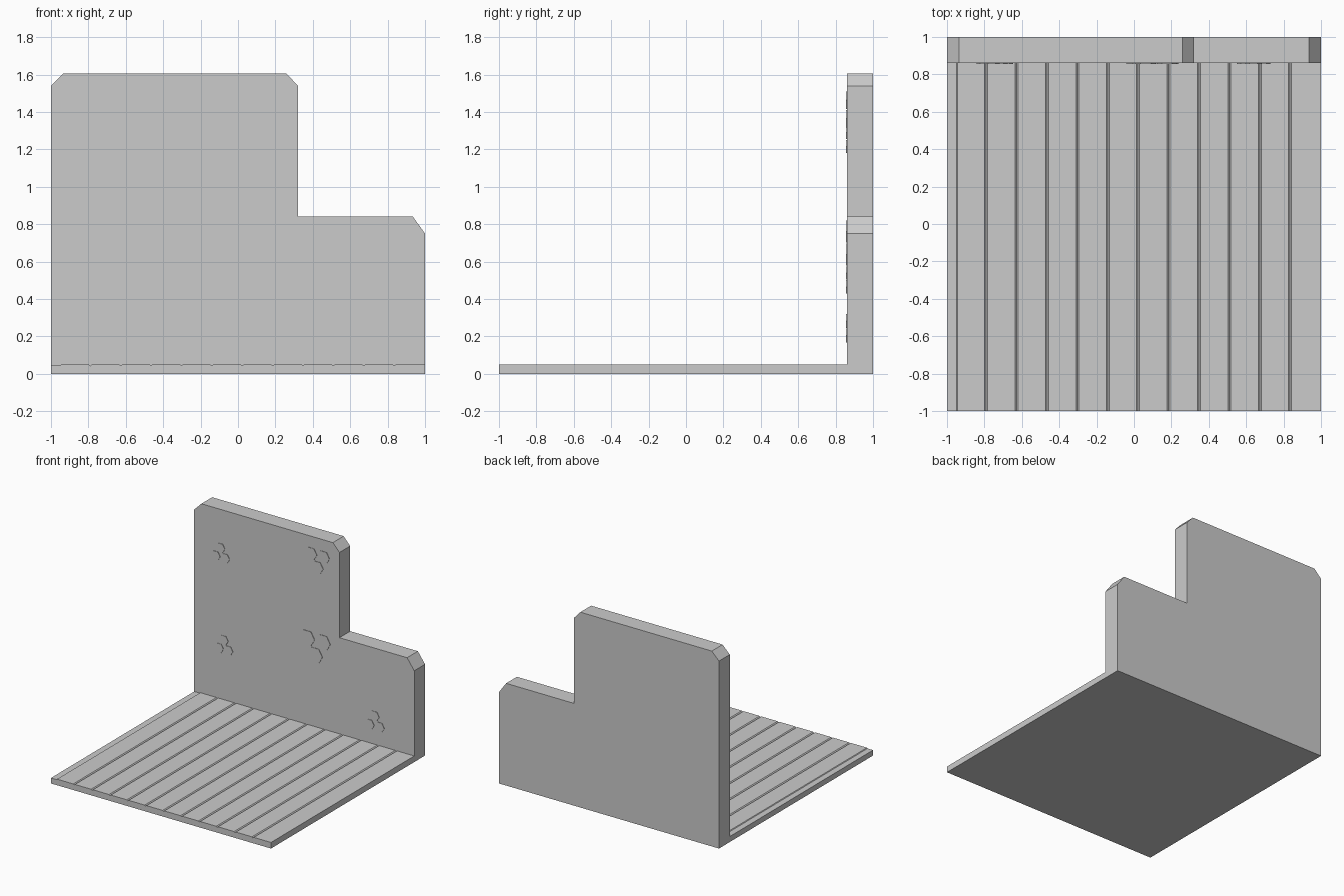
import bpy, bmesh, math

cube = bpy.data.objects.get("Cube")
if cube:
    bpy.data.objects.remove(cube, do_unlink=True)

GREY = (0.6, 0.6, 0.6, 1)
stone = bpy.data.materials.new("stone_grey")
stone.use_nodes = True
stone.diffuse_color = GREY
stone.node_tree.nodes["Principled BSDF"].inputs["Base Color"].default_value = GREY

WALL_FRONT = 0.86
FLOOR_TOP = 0.05


def extrude_profile(name, outline, y0, y1):
    """Sweep an x-z outline from y0 to y1."""
    bm = bmesh.new()
    face = bm.faces.new([bm.verts.new((x, y0, z)) for x, z in outline])
    swept = bmesh.ops.extrude_face_region(bm, geom=[face])["geom"]
    moved = [v for v in swept if isinstance(v, bmesh.types.BMVert)]
    bmesh.ops.translate(bm, verts=moved, vec=(0, y1 - y0, 0))
    bmesh.ops.recalc_face_normals(bm, faces=bm.faces)
    mesh = bpy.data.meshes.new(name)
    bm.to_mesh(mesh)
    bm.free()
    mesh.materials.append(stone)
    obj = bpy.data.objects.new(name, mesh)
    bpy.context.collection.objects.link(obj)
    return obj


# Stepped back wall with clipped corners
extrude_profile("back_wall", [
    (-1, 0), (1, 0), (1, 0.75), (0.935, 0.84), (0.32, 0.84),
    (0.32, 1.54), (0.26, 1.605), (-0.935, 1.605), (-1, 1.54)], WALL_FRONT, 1)

# Plank floor: shallow V grooves along y, with a slightly lower left border
floor = [(1, 0), (-1, 0), (-1, FLOOR_TOP - 0.005), (-0.95, FLOOR_TOP - 0.005), (-0.945, FLOOR_TOP)]
for i in range(11):
    x = -0.79 + i * 0.1625
    floor += [(x - 0.008, FLOOR_TOP), (x, FLOOR_TOP - 0.007), (x + 0.008, FLOOR_TOP)]
floor.append((1, FLOOR_TOP))
extrude_profile("plank_floor", floor, -1, WALL_FRONT)

# Small clusters of raised hexagonal stones on the wall: centre x, centre z, radius
clusters = [(-0.76, 1.24, 0.045), (0.12, 1.43, 0.06), (-0.73, 0.49, 0.045),
            (0.10, 0.72, 0.075), (0.64, 0.23, 0.048)]
for n, (cx, cz, r) in enumerate(clusters, 1):
    for k in range(3):
        a = math.radians(30 + 120 * k + 60 * (n % 2))
        hx, hz = cx + 1.1 * r * math.cos(a), cz + 1.1 * r * math.sin(a)
        hexagon = [(hx + r * 0.9 * math.cos(math.pi * j / 3),
                    hz + r * 0.9 * math.sin(math.pi * j / 3)) for j in range(6)]
        extrude_profile(f"wall_stone_{n}_{k + 1}", hexagon, WALL_FRONT - 0.004, WALL_FRONT + 0.01)
